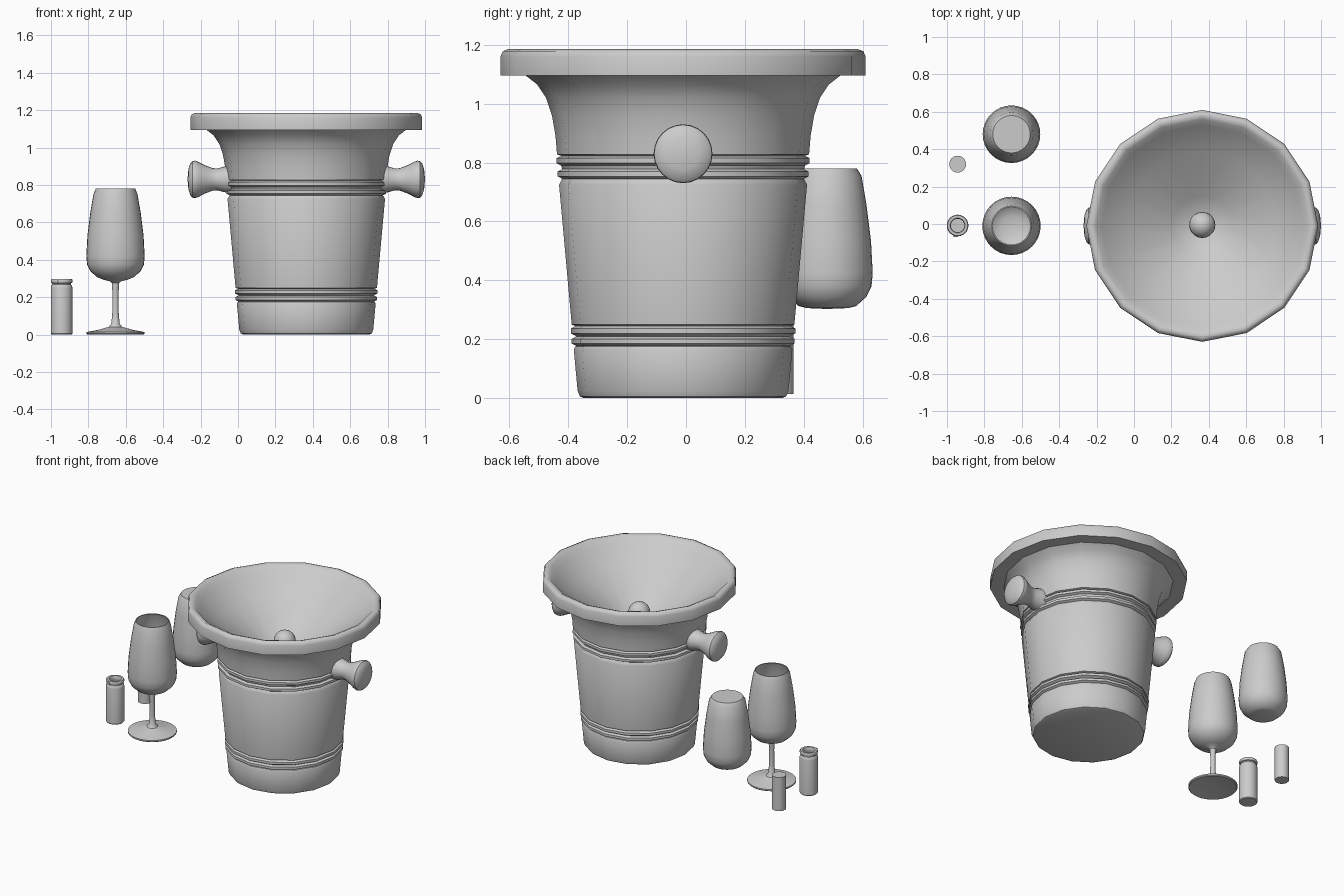
import bpy, bmesh, math
from mathutils import Matrix, Vector

if "Cube" in bpy.data.objects:
    bpy.data.objects.remove(bpy.data.objects["Cube"])


def lathe(name, profile, loc, sides, rot=None, angle=35):
    """Revolve (radius, height) points about z; radius 0 makes a pole."""
    bm = bmesh.new()
    rings = []
    for r, z in profile:
        if r == 0:
            rings.append([bm.verts.new((0, 0, z))])
        else:
            rings.append([bm.verts.new((r * math.cos(2 * math.pi * i / sides),
                                        r * math.sin(2 * math.pi * i / sides), z))
                          for i in range(sides)])
    for a, b in zip(rings, rings[1:]):
        for i in range(sides):
            j = (i + 1) % sides
            quad = [a[i % len(a)], a[j % len(a)], b[j % len(b)], b[i % len(b)]]
            bm.faces.new(list(dict.fromkeys(quad)))
    bmesh.ops.recalc_face_normals(bm, faces=bm.faces)
    if rot:
        bm.transform(rot)
    mesh = bpy.data.meshes.new(name)
    bm.to_mesh(mesh)
    bm.free()
    ob = bpy.data.objects.new(name, mesh)
    ob.location = loc
    bpy.context.collection.objects.link(ob)
    bpy.ops.object.select_all(action='DESELECT')
    ob.select_set(True)
    bpy.context.view_layer.objects.active = ob
    bpy.ops.object.shade_smooth_by_angle(angle=math.radians(angle))
    return ob


def band(r, z, h=0.033, d=0.016):
    """Rounded moulding ring, bottom to top."""
    return [(r - d, z), (r, z + h * .25), (r, z + h * .75), (r - d, z + h)]


CX, CY = 0.365, -0.01

# bucket shell with two pairs of moulding rings and a flared mouth
lathe("bucket", [(0, 0), (.335, 0), (.35, .006), (.358, .025), (.371, .165), (.366, .175)]
      + band(.378, .177) + band(.381, .212)
      + [(.378, .25), (.421, .725), (.414, .738)]
      + band(.426, .745) + band(.43, .79)
      + [(.428, .828), (.433, .89), (.445, .96), (.465, 1.02), (.495, 1.065), (.54, 1.1)],
      (CX, CY, 0), 16)

# funnel lid with a thick rim
lathe("funnel_lid", [(.53, 1.095), (.62, 1.095), (.62, 1.16), (.612, 1.178), (.595, 1.185),
                     (.57, 1.175), (.54, 1.14), (.4, 1.045), (.16, .88), (.07, .835), (0, .83)],
      (CX, CY, 0), 16, angle=60)

# ball in the funnel
lathe("funnel_ball", [(0 if k in (0, 10) else .07 * math.sin(math.pi * k / 10),
                       -.07 * math.cos(math.pi * k / 10)) for k in range(11)],
      (CX, CY + .005, .91), 20)

# side knobs
knob = [(.075, .40), (.068, .44), (.058, .475), (.06, .50), (.075, .54), (.093, .575),
        (.1, .594), (.098, .608), (.085, .62), (.055, .63), (0, .635)]
for side, s in (("left", -1), ("right", 1)):
    lathe("knob_" + side, knob, (CX, CY, .83), 24, Matrix.Rotation(s * math.pi / 2, 4, 'Y'))

# stemmed glass with open bowl
bowl = [(.06, .292), (.1, .308), (.135, .34), (.152, .375), (.156, .42),
        (.15, .53), (.135, .65), (.118, .75), (.106, .78)]
inner = [(r - .006, z + .006) for r, z in reversed(bowl[:-1])]
lathe("wine_glass", [(0, .025), (.15, 0), (.155, .005), (.155, .014), (.09, .026), (.035, .042),
                     (.022, .06), (.017, .12), (.016, .22), (.02, .275), (.03, .285)]
      + bowl + [(.1, .78)] + inner + [(0, .296)], (-.655, -.01, 0), 32)

# glass filling, set apart behind the glass
lathe("glass_filling", [(0, .303)] + [(.07, .306)] + [(r - .002, z + .005) for r, z in bowl[1:-1]]
      + [(.1, .78), (0, .78)], (-.655, .48, 0), 32)

# small jar with neck groove and lip
lathe("jar", [(0, 0), (.054, 0), (.058, .005), (.058, .25), (.055, .262), (.049, .268), (.049, .274),
              (.056, .277), (.058, .284), (.058, .292), (.054, .298), (.04, .298), (.036, .29),
              (.036, .268), (.045, .25), (.045, .015), (0, .015)], (-.943, -.008, 0), 24)
bpy.ops.mesh.primitive_cube_add(size=1, location=(-.955, -.062, .285))
tab = bpy.context.object
tab.name = "jar_tab"
tab.scale = (.02, .016, .014)

# jar filling, set apart behind the jar
lathe("jar_filling", [(0, .015), (.045, .015), (.045, .25), (0, .25)], (-.943, .32, 0), 24)
